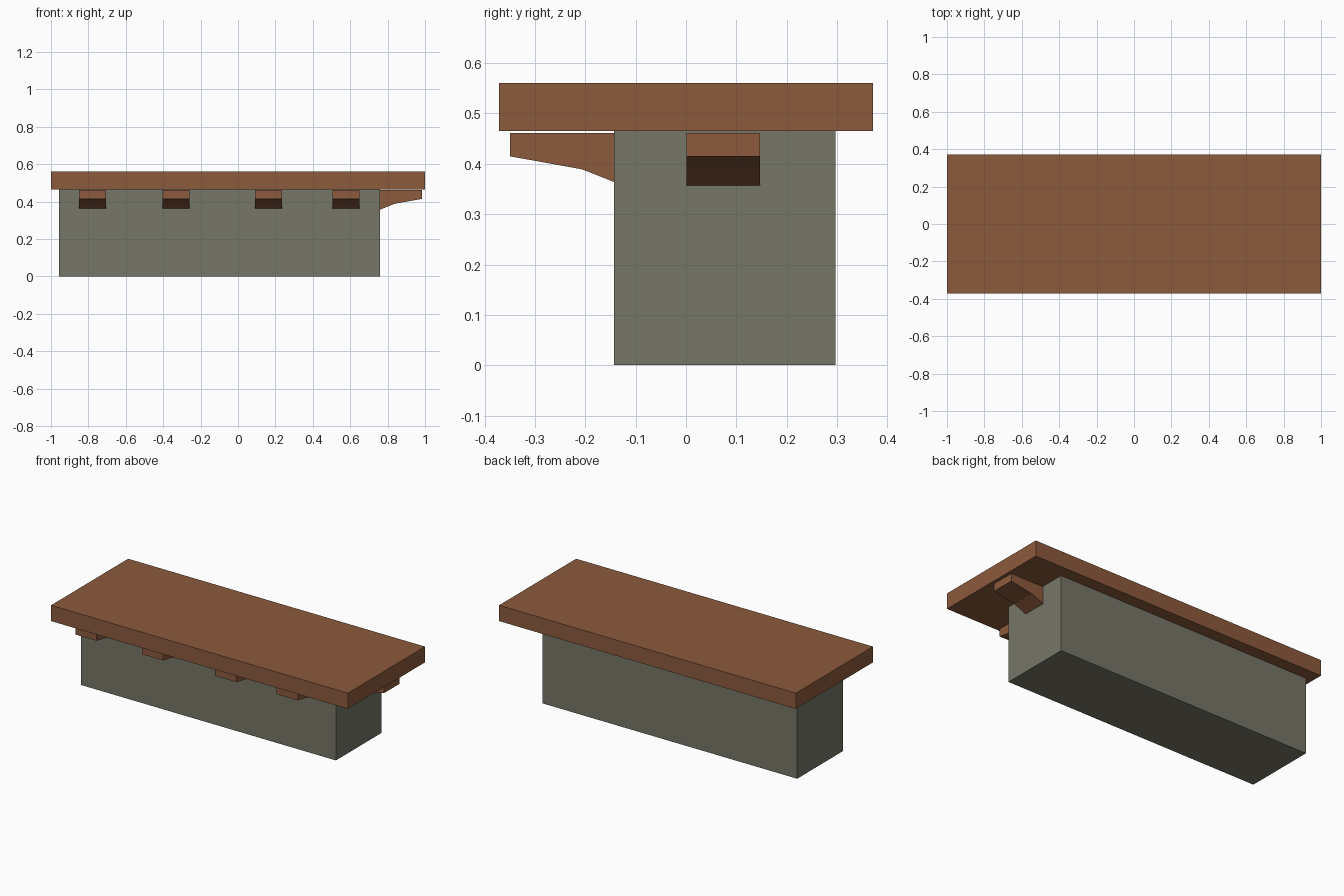
import bpy

if "Cube" in bpy.data.objects:
    bpy.data.objects.remove(bpy.data.objects["Cube"])

def material(name, rgb):
    m = bpy.data.materials.new(name)
    m.diffuse_color = (*rgb, 1)
    m.use_nodes = True
    m.node_tree.nodes["Principled BSDF"].inputs["Base Color"].default_value = m.diffuse_color
    return m

wood = material("brown_wood", (0.262, 0.103, 0.046))
stone = material("grey_stone", (0.184, 0.180, 0.140))

def mesh_object(name, verts, faces, mat):
    me = bpy.data.meshes.new(name)
    me.from_pydata(verts, [], faces)
    me.materials.append(mat)
    ob = bpy.data.objects.new(name, me)
    bpy.context.collection.objects.link(ob)
    # make all normals point outwards
    import bmesh
    bm = bmesh.new()
    bm.from_mesh(me)
    bmesh.ops.recalc_face_normals(bm, faces=bm.faces)
    bm.to_mesh(me)
    bm.free()
    return ob

def prism(name, bottom, top, mat):
    n = len(bottom)
    faces = [tuple(range(n)), tuple(range(n, 2 * n))]
    faces += [(i, (i + 1) % n, n + (i + 1) % n, n + i) for i in range(n)]
    return mesh_object(name, bottom + top, faces, mat)

def box(name, x0, x1, y0, y1, z0, z1, mat):
    ring = [(x0, y0), (x1, y0), (x1, y1), (x0, y1)]
    return prism(name, [(x, y, z0) for x, y in ring], [(x, y, z1) for x, y in ring], mat)

# counter top and solid base
box("counter_top", -1, 1, -0.371, 0.371, 0.465, 0.561, wood)
box("base_block", -0.957, 0.76, -0.143, 0.297, 0, 0.465, stone)

# bracket side profile: distance out from the base, height
profile = [(-0.02, 0.461), (0.207, 0.461), (0.207, 0.415), (0.063, 0.389), (-0.02, 0.356)]

# brackets along the front
for i, x in enumerate((-0.851, -0.403, 0.091, 0.505)):
    w = 0.144
    prism(f"front_bracket_{i + 1}",
          [(x, -0.143 - d, z) for d, z in profile],
          [(x + w, -0.143 - d, z) for d, z in profile], wood)

# single bracket on the right end
prism("right_bracket",
      [(0.777 + d, 0.001, z) for d, z in profile],
      [(0.777 + d, 0.147, z) for d, z in profile], wood)
